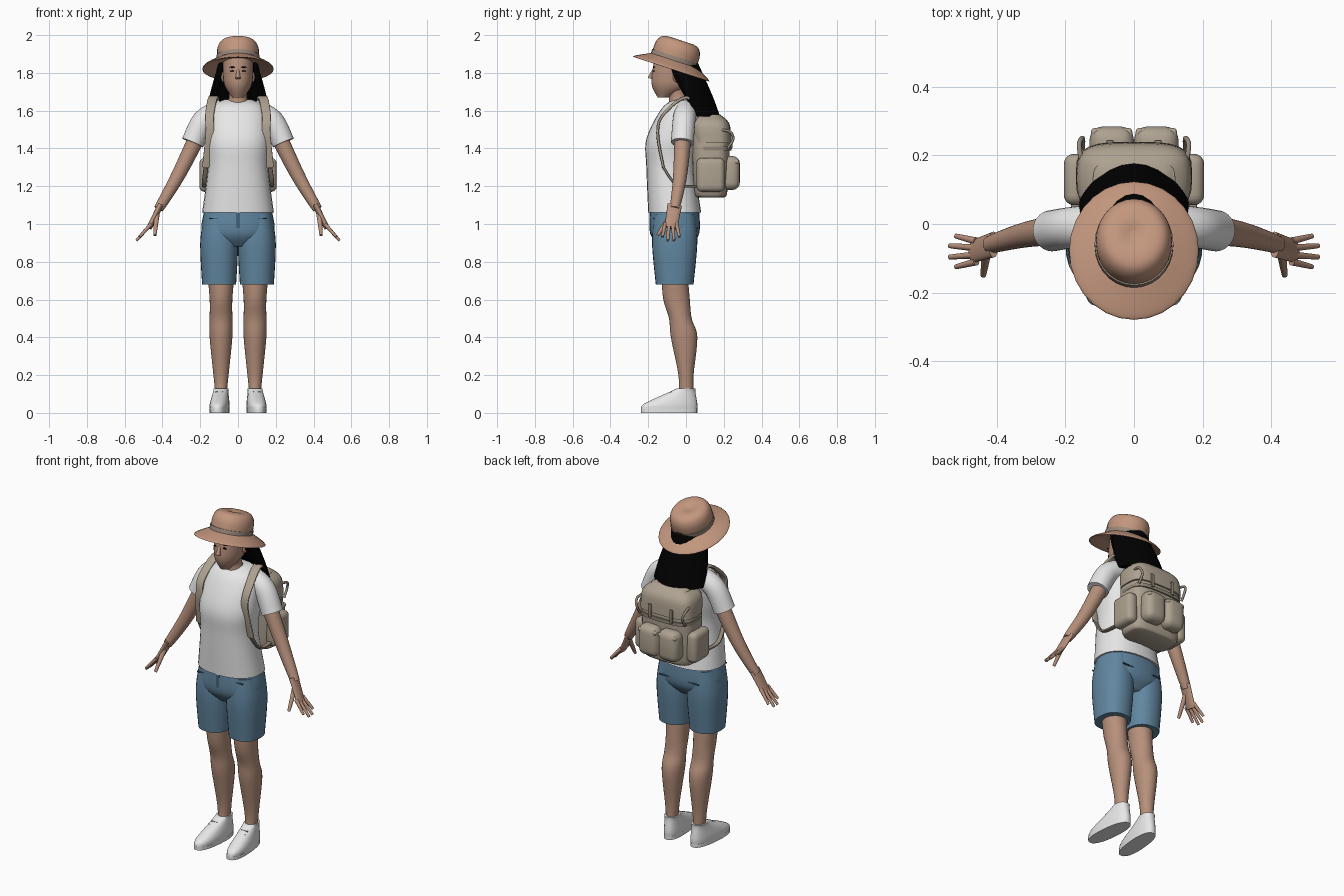
import bpy, bmesh
from math import sin, cos, pi, radians, copysign
from mathutils import Vector, Matrix

if "Cube" in bpy.data.objects:
    bpy.data.objects.remove(bpy.data.objects["Cube"])


def material(name, red, green, blue):
    mat = bpy.data.materials.new(name)
    mat.use_nodes = True
    colour = (red, green, blue, 1)
    mat.diffuse_color = colour
    mat.node_tree.nodes["Principled BSDF"].inputs["Base Color"].default_value = colour
    return mat


skin = material("skin", .47, .28, .2)
felt = material("hat felt", .55, .31, .21)
band = material("hat band", .33, .25, .2)
black = material("black hair", 0, 0, 0)
white = material("white cotton", .8, .8, .8)
grey = material("grey trim", .4, .4, .4)
denim = material("blue denim", .12, .24, .35)
seam = material("dark denim", .06, .13, .2)
canvas = material("tan canvas", .42, .36, .28)
webbing = material("dark canvas", .3, .25, .2)


def finish(name, bm, mat, mirror, matrix):
    """Turn a bmesh into a smooth shaded object, doubled across x when asked."""
    bm.transform(matrix)
    bmesh.ops.recalc_face_normals(bm, faces=bm.faces)
    mesh = bpy.data.meshes.new(name)
    bm.to_mesh(mesh)
    bm.free()
    mesh.materials.append(mat)
    for face in mesh.polygons:
        face.use_smooth = True
    mesh.set_sharp_from_angle(angle=radians(50))
    part = bpy.data.objects.new(name, mesh)
    bpy.context.collection.objects.link(part)
    if mirror:
        part.modifiers.new("mirror", 'MIRROR').use_mirror_merge = False


def spline(keys, steps=5):
    """Smooth curve through all keys."""
    keys = [Vector(key) for key in keys]
    padded = [keys[0]] + keys + [keys[-1]]
    points = []
    for before, start, end, after in zip(padded, padded[1:], padded[2:], padded[3:]):
        leave, arrive = (end - before) / 2, (after - start) / 2
        for step in range(steps):
            t = step / steps
            ease = t * t * (3 - 2 * t)
            points.append(start.lerp(end, ease) + leave * t * (1 - t) ** 2
                          - arrive * t * t * (1 - t))
    return points + [keys[-1]]


def bridge(name, rings, mat, power, bend, mirror, matrix, sides=28):
    """Skin rings of (centre, width vector, depth vector) and cap both ends."""
    bm = bmesh.new()
    loops = []
    for centre, width, depth in rings:
        loop = []
        for side in range(sides):
            angle = 2 * pi * side / sides
            across, along = [copysign(abs(f) ** (2 / power), f)
                             for f in (cos(angle), sin(angle))]
            point = centre + width * across + depth * along
            point.y -= bend * point.x ** 2
            loop.append(bm.verts.new(point))
        loops.append(loop)
    for low, high in zip(loops, loops[1:]):
        for side in range(sides):
            bm.faces.new((low[side - 1], low[side], high[side], high[side - 1]))
    bm.faces.new(loops[0])
    bm.faces.new(loops[-1])
    finish(name, bm, mat, mirror, matrix)


def loft(name, keys, mat, x=0, power=2, bend=0, mirror=False, matrix=Matrix()):
    """Level rings, each given as y, z, half width, half depth."""
    rings = [(Vector((x, y, z)), Vector((w, 0, 0)), Vector((0, d, 0)))
             for y, z, w, d in spline(keys)]
    bridge(name, rings, mat, power, bend, mirror, matrix)


def tube(name, path, thick, thin, mat, flat=1, power=2, mirror=True):
    """Tapering limb, cord or strap swept along a path."""
    points = spline(path)
    last = len(points) - 1
    rings = []
    for i, point in enumerate(points):
        tangent = points[min(i + 1, last)] - points[max(i - 1, 0)]
        depth = tangent.cross(Vector((1, 0, 0))).normalized()
        width = depth.cross(tangent).normalized()
        radius = thick + (thin - thick) * i / last
        rings.append((point, width * radius, depth * radius * flat))
    bridge(name, rings, mat, power, 0, mirror, Matrix())


def blob(name, place, size, mat, mirror=True):
    bm = bmesh.new()
    bmesh.ops.create_uvsphere(bm, u_segments=16, v_segments=10, radius=1)
    finish(name, bm, mat, mirror, Matrix.LocRotScale(Vector(place), None, Vector(size)))


def box(name, place, half, mat, bevel=0, mirror=True):
    bm = bmesh.new()
    bmesh.ops.create_cube(bm, size=2)
    bm.transform(Matrix.Diagonal((*half, 1)))
    if bevel:
        bmesh.ops.bevel(bm, geom=bm.edges[:], offset=bevel, segments=4,
                        profile=.5, affect='EDGES')
    finish(name, bm, mat, mirror, Matrix.Translation(place))


# Head and face
loft("head", [(-.12, 1.67, .03, .03), (-.08, 1.73, .07, .1),
              (-.07, 1.8, .08, .11), (-.06, 1.9, .08, .1)], skin)
loft("neck", [(-.02, 1.57, .1, .09), (-.04, 1.66, .05, .05), (-.06, 1.73, .05, .05)], skin)
tube("nose", [(0, -.17, 1.82), (0, -.19, 1.77)], .006, .014, skin, mirror=False)
blob("ears", (.08, -.05, 1.78), (.01, .02, .03), skin)
blob("eyes", (.03, -.17, 1.81), (.014, .005, .004), black)
blob("eyebrows", (.03, -.17, 1.83), (.018, .005, .003), black)
blob("mouth", (0, -.17, 1.74), (.02, .008, .004), band, mirror=False)

# Hair swept behind the shoulders, with a lock beside each ear
loft("hair", [(-.02, 1.86, .1, .08), (.08, 1.68, .15, .06), (.14, 1.57, .16, .04)],
     black, bend=3)
tube("hair_locks", [(.09, -.07, 1.86), (.1, -.05, 1.78), (.13, .02, 1.65)], .015, .01, black)

# Hat, tilted back and a little longer than wide
tilt = (Matrix.Translation((0, -.075, 1.83)) @ Matrix.Rotation(radians(-18), 4, 'X')
        @ Matrix.Diagonal((1, 1.12, 1, 1)))


def turned(name, profile, mat):
    loft(name, [(0, height, radius, radius) for radius, height in profile], mat, matrix=tilt)


turned("hat_brim", [(.1, .02), (.18, -.01), (.18, 0), (.11, .04)], felt)
turned("hat_crown", [(.11, .03), (.11, .1), (.09, .14), (.05, .15), (.01, .14)], felt)
turned("hat_band", [(.115, .03), (.115, .06)], band)

# Shirt with short sleeves
loft("shirt", [(-.06, 1.06, .19, .14), (-.08, 1.3, .16, .13), (-.07, 1.45, .17, .14),
               (-.02, 1.61, .15, .11), (0, 1.66, .07, .06)], white, power=2.3)
tube("sleeves", [(.08, 0, 1.6), (.18, -.01, 1.55), (.24, -.02, 1.43)], .06, .06, white)

# Arms and hands
tube("arms", [(.16, -.01, 1.58), (.31, -.03, 1.27), (.42, -.06, 1.08)], .05, .025, skin)
tube("palms", [(.41, -.06, 1.1), (.47, -.08, .98)], .016, .014, skin, flat=2.4)
for i in range(4):
    spread = i / 1.5 - 1
    knuckle = Vector((.46, -.08 + spread * .03, 1))
    reach = Vector((.08, spread * .02, -.09)) * (1 - spread ** 2 / 4)
    tube(f"finger_{i + 1}", [knuckle, knuckle + reach], .011, .007, skin)
tube("thumbs", [(.43, -.08, 1.05), (.44, -.15, .94)], .015, .008, skin)

# Shorts
loft("shorts_hips", [(-.06, 1.07, .18, .13), (-.06, .95, .19, .13), (-.06, .88, .1, .08)],
     denim, power=2.3)
loft("shorts_legs", [(-.06, 1.05, .08, .11), (-.06, .9, .1, .12), (-.06, .68, .09, .1)],
     denim, x=.1, power=2.3, mirror=True)
box("shorts_fly", (0, -.19, 1.02), (.01, .004, .04), seam, mirror=False)
box("front_pocket_seams", (.12, -.17, 1.03), (.03, .004, .003), seam)
box("back_pocket_seams", (.09, .065, .98), (.04, .004, .003), seam)

# Legs
loft("legs", [(-.06, .72, .07, .07), (-.05, .6, .06, .07), (-.03, .5, .06, .06),
              (-.01, .4, .06, .07), (0, .2, .04, .04), (0, .1, .03, .04)],
     skin, x=.09, mirror=True)

# Shoes, toes turned out a little
turn = Matrix.Translation((.09, 0, 0)) @ Matrix.Rotation(radians(5), 4, 'Z')
loft("shoe_soles", [(-.09, 0, .05, .15), (-.09, .02, .05, .15)],
     white, power=2.4, mirror=True, matrix=turn)
loft("shoe_uppers", [(-.09, .02, .05, .15), (-.08, .05, .05, .14),
                     (-.02, .11, .04, .07), (0, .13, .04, .05)],
     white, power=2.3, mirror=True, matrix=turn)
for i in range(4):
    box(f"laces_{i + 1}", (.1, -.08 - .02 * i, .11 - .013 * i), (.02, .004, .004), grey)

# Backpack body, lid and pockets
loft("backpack", [(.13, 1.14, .13, .07), (.13, 1.18, .16, .09),
                  (.13, 1.45, .16, .1), (.12, 1.57, .12, .07)], canvas, power=3.5)
loft("backpack_lid", [(.14, 1.43, .17, .1), (.13, 1.53, .16, .1), (.12, 1.58, .1, .06)],
     canvas, power=3.5)
box("back_pockets", (.065, .235, 1.27), (.065, .05, .09), canvas, bevel=.04)
box("side_pockets", (.17, .13, 1.26), (.035, .075, .09), canvas, bevel=.03)
box("pocket_flaps", (.065, .24, 1.33), (.06, .04, .012), canvas, bevel=.01)

# Backpack trim
loft("lid_band", [(.14, 1.39, .165, .1), (.14, 1.41, .165, .1)], webbing, power=3.5)
box("lid_buckle_straps", (.07, .24, 1.44), (.01, .005, .04), webbing, bevel=.003)
tube("side_cords", [(.15, .16, 1.5), (.16, .23, 1.49), (.15, .25, 1.45), (.15, .22, 1.4)],
     .007, .007, webbing)
tube("carry_handle", [(.04, .07, 1.57), (.03, .07, 1.6), (0, .07, 1.61)], .008, .008, webbing)

# Shoulder straps and their thin lower webbing
tube("shoulder_straps", [(.11, .08, 1.59), (.13, 0, 1.67), (.15, -.12, 1.58),
                         (.15, -.15, 1.48), (.17, -.12, 1.3)],
     .027, .02, canvas, flat=.35, power=4)
tube("lower_straps", [(.17, -.12, 1.3), (.18, -.05, 1.21), (.17, .07, 1.2)],
     .012, .012, webbing, flat=.5, power=4)
